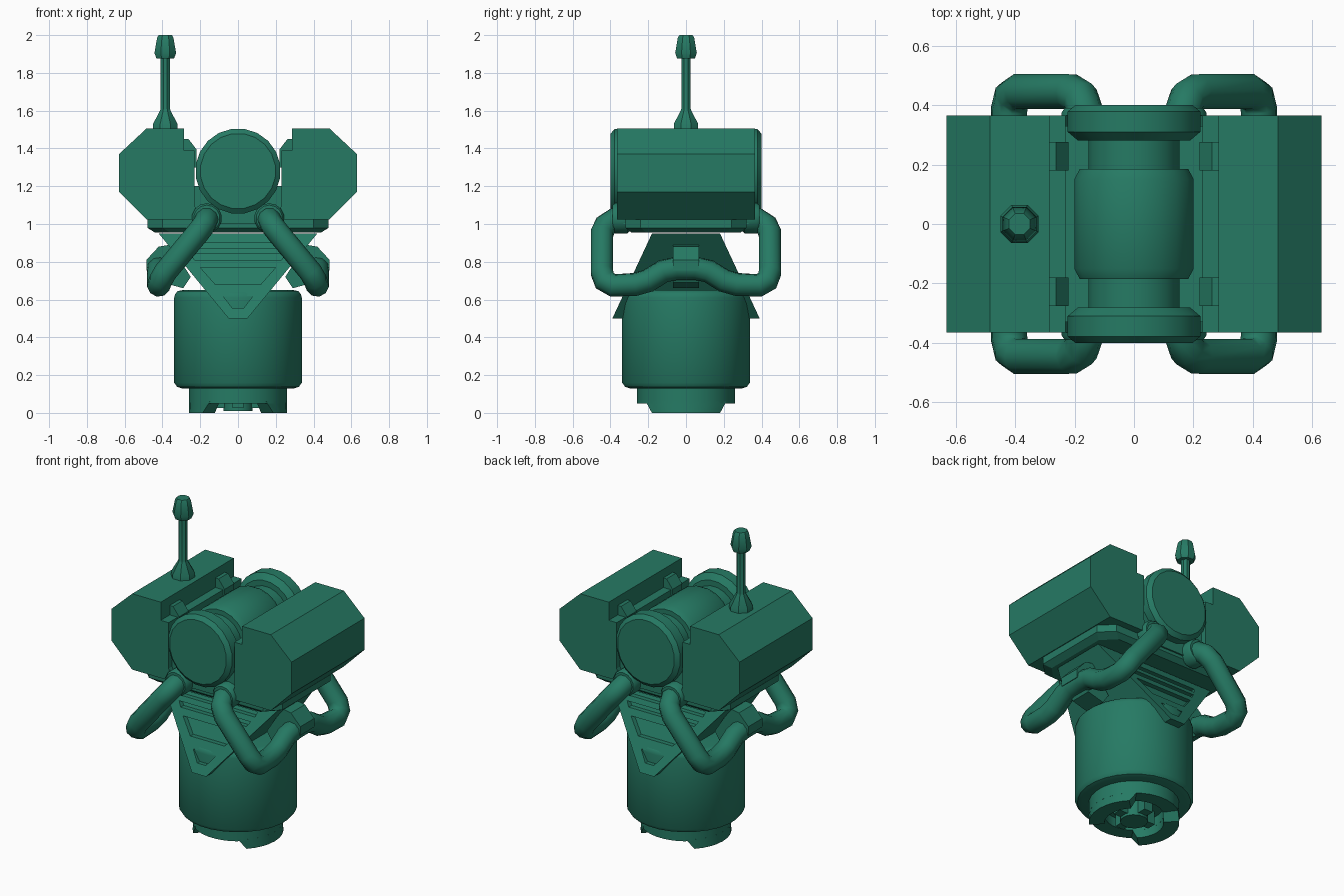
import bpy, bmesh
from math import radians, sin, cos, pi
from mathutils import Matrix, Vector

cube = bpy.data.objects.get("Cube")
if cube:
    bpy.data.objects.remove(cube, do_unlink=True)

green = bpy.data.materials.new("deep green")
green.use_nodes = True
COLOR = (0.019, 0.195, 0.127, 1)
green.diffuse_color = COLOR
green.node_tree.nodes["Principled BSDF"].inputs["Base Color"].default_value = COLOR


def finish(name, bm, smooth=False):
    """Turn a bmesh into a named, coloured object."""
    bmesh.ops.recalc_face_normals(bm, faces=bm.faces)
    mesh = bpy.data.meshes.new(name)
    bm.to_mesh(mesh)
    bm.free()
    mesh.materials.append(green)
    ob = bpy.data.objects.new(name, mesh)
    bpy.context.collection.objects.link(ob)
    if smooth:
        bpy.ops.object.select_all(action='DESELECT')
        ob.select_set(True)
        bpy.context.view_layer.objects.active = ob
        bpy.ops.object.shade_smooth_by_angle(angle=radians(35))
    return ob


def loft(bm, first, second):
    """Bridge two matching outlines and cap both ends."""
    a = [bm.verts.new(p) for p in first]
    b = [bm.verts.new(p) for p in second]
    n = len(a)
    bm.faces.new(a)
    bm.faces.new(b[::-1])
    for i in range(n):
        j = (i + 1) % n
        bm.faces.new((a[i], b[i], b[j], a[j]))


def prism_y(name, outline, y0, y1, side=1):
    """Extrude an (x, z) outline along y."""
    bm = bmesh.new()
    loft(bm, [(x * side, y0, z) for x, z in outline],
         [(x * side, y1, z) for x, z in outline])
    return finish(name, bm)


def lathe(name, profile, steps, place=Matrix(), smooth=True):
    """Revolve a (radius, height) profile about its own z axis."""
    bm = bmesh.new()
    rings = []
    for r, h in profile:
        rings.append([bm.verts.new((r * cos(2 * pi * (i + .5) / steps),
                                    r * sin(2 * pi * (i + .5) / steps), h))
                      for i in range(steps)])
    for a, b in zip(rings, rings[1:]):
        for i in range(steps):
            j = (i + 1) % steps
            bm.faces.new((a[i], a[j], b[j], b[i]))
    bm.faces.new(rings[0])
    bm.faces.new(rings[-1])
    bm.transform(place)
    return finish(name, bm, smooth)


def rect(hx, hy, z, cut=0.0):
    """Rectangle with clipped corners."""
    if not cut:
        return [(hx, hy, z), (-hx, hy, z), (-hx, -hy, z), (hx, -hy, z)]
    return [(hx, hy - cut, z), (hx - cut, hy, z), (cut - hx, hy, z), (-hx, hy - cut, z),
            (-hx, cut - hy, z), (cut - hx, -hy, z), (hx - cut, -hy, z), (hx, cut - hy, z)]


def block(name, *pairs):
    bm = bmesh.new()
    for low, high in pairs:
        loft(bm, low, high)
    return finish(name, bm)


# Lower canister and its hollow collar
lathe("canister", [(.30, .13), (.325, .138), (.34, .16), (.34, .61),
                   (.335, .63), (.32, .645), (.295, .65)], 28)
lathe("canister_collar", [(.17, .11), (.17, .05), (.26, .05), (.26, .14)], 28)

# Bayonet lobes under the collar
for side, label in ((1, "left"), (-1, "right")):
    bm = bmesh.new()
    steps = 8
    rows = []
    for i in range(steps + 1):
        t = 2 * i / steps - 1
        row = []
        for r, z, spread in ((.17, .06, 55), (.26, .06, 55), (.26, 0, 44), (.17, 0, 44)):
            a = radians(spread * t)
            row.append(bm.verts.new((side * r * cos(a), r * sin(a), z)))
        rows.append(row)
    for a, b in zip(rows, rows[1:]):
        for k in range(4):
            bm.faces.new((a[k], b[k], b[(k + 1) % 4], a[(k + 1) % 4]))
    bm.faces.new(rows[0])
    bm.faces.new(rows[-1])
    finish(label + "_bayonet_lobe", bm, True)

# Keyed hub in the hollow
lathe("hub", [(.08, .01), (.08, .12)], 12)
block("hub_cross", (rect(.13, .03, .025), rect(.13, .03, .12)),
      (rect(.03, .13, .025), rect(.03, .13, .12)))

# Tapered bracket, with slots cut in its sloping front and back
bracket = block("bracket", (rect(.05, .39, .5), rect(.42, .18, .95)))


def slope(z):
    return .39 - (z - .5) * .467


bm = bmesh.new()
for z0, w0, z1, w1 in ((.87, .27, .90, .28), (.81, .23, .84, .25),
                       (.68, .12, .77, .20), (.555, .03, .62, .08)):
    for s in (1, -1):
        shape = [(-w0, z0), (w0, z0), (w1, z1), (-w1, z1)]
        loft(bm, [(x, s * (slope(z) - .03), z) for x, z in shape],
             [(x, s * (slope(z) + .05), z) for x, z in shape])
cutter = finish("slot_cutter", bm)
cutter.hide_render = True
cutter.hide_set(True)
cut = bracket.modifiers.new("slots", 'BOOLEAN')
cut.operation = 'DIFFERENCE'
cut.object = cutter

# Mounting plate and the cradle above it
block("mounting_plate", (rect(.44, .29, .955, .08), rect(.48, .32, .98, .08)),
      (rect(.48, .32, .98, .08), rect(.48, .32, 1.03, .08)))
block("cradle", (rect(.24, .33, 1.0), rect(.24, .33, 1.2)))

# Horizontal drum with flanged ends
half = [(.2, .4), (.226, .378), (.226, .31), (.19, .28), (.155, .28),
        (.155, .185), (.185, .185), (.203, .15)]
lathe("drum", half + [(r, -y) for r, y in reversed(half)], 20,
      Matrix.Translation((0, 0, 1.28)) @ Matrix.Rotation(pi / 2, 4, 'X'))

BOX = [(.285, 1.505), (.485, 1.505), (.63, 1.37), (.63, 1.17), (.485, 1.025),
       (.2, 1.025), (.23, 1.1), (.23, 1.39), (.285, 1.39)]
CLIP = [(.29, 1.3), (.29, 1.45), (.262, 1.45), (.22, 1.395), (.22, 1.3)]
CLAMP = [(.36, .89), (.42, .88), (.485, .81), (.485, .755), (.43, .755),
         (.40, .69), (.29, .66), (.25, .72)]
# Half of one hose, from the front socket to the clamp
HOSE = [(.165, .28, 1.03), (.165, .38, 1.025), (.18, .425, .995), (.215, .445, .95),
        (.385, .445, .745), (.41, .43, .7), (.42, .385, .675), (.42, .27, .68),
        (.42, .2, .7), (.42, .12, .75), (.42, .05, .765)]

for side, label in ((1, "left"), (-1, "right")):
    prism_y(label + "_side_box", BOX, -.365, .365, side)
    prism_y(label + "_hose_clamp", CLAMP, -.07, .07, side)
    for end, where in ((1, "back"), (-1, "front")):
        prism_y(f"{label}_{where}_clip", CLIP, end * .18, end * .275, side)
        lathe(f"{label}_{where}_hose_socket", [(.07, .3), (.08, .31), (.08, .375), (.07, .39)], 14,
              Matrix.Translation((side * .165, 0, 1.03)) @ Matrix.Rotation(-end * pi / 2, 4, 'X'))

    # Hose swept along the mirrored path
    path = [Vector((x * side, -y, z)) for x, y, z in HOSE]
    path += [Vector((x * side, y, z)) for x, y, z in reversed(HOSE)]
    curve = bpy.data.curves.new(label + "_hose", 'CURVE')
    curve.dimensions = '3D'
    curve.bevel_depth = .062
    curve.bevel_resolution = 3
    curve.use_fill_caps = True
    spline = curve.splines.new('POLY')
    spline.points.add(len(path) - 1)
    for point, co in zip(spline.points, path):
        point.co = (*co, 1)
    spline.use_smooth = True
    curve.materials.append(green)
    bpy.context.collection.objects.link(bpy.data.objects.new(label + "_hose", curve))

# Aerial on the right-hand box
lathe("aerial", [(.07, 1.49), (.07, 1.53), (.03, 1.6), (.027, 1.61), (.027, 1.875),
                 (.05, 1.875), (.062, 1.905), (.047, 1.985), (.038, 2)], 8,
      Matrix.Translation((-.385, 0, 0)))
